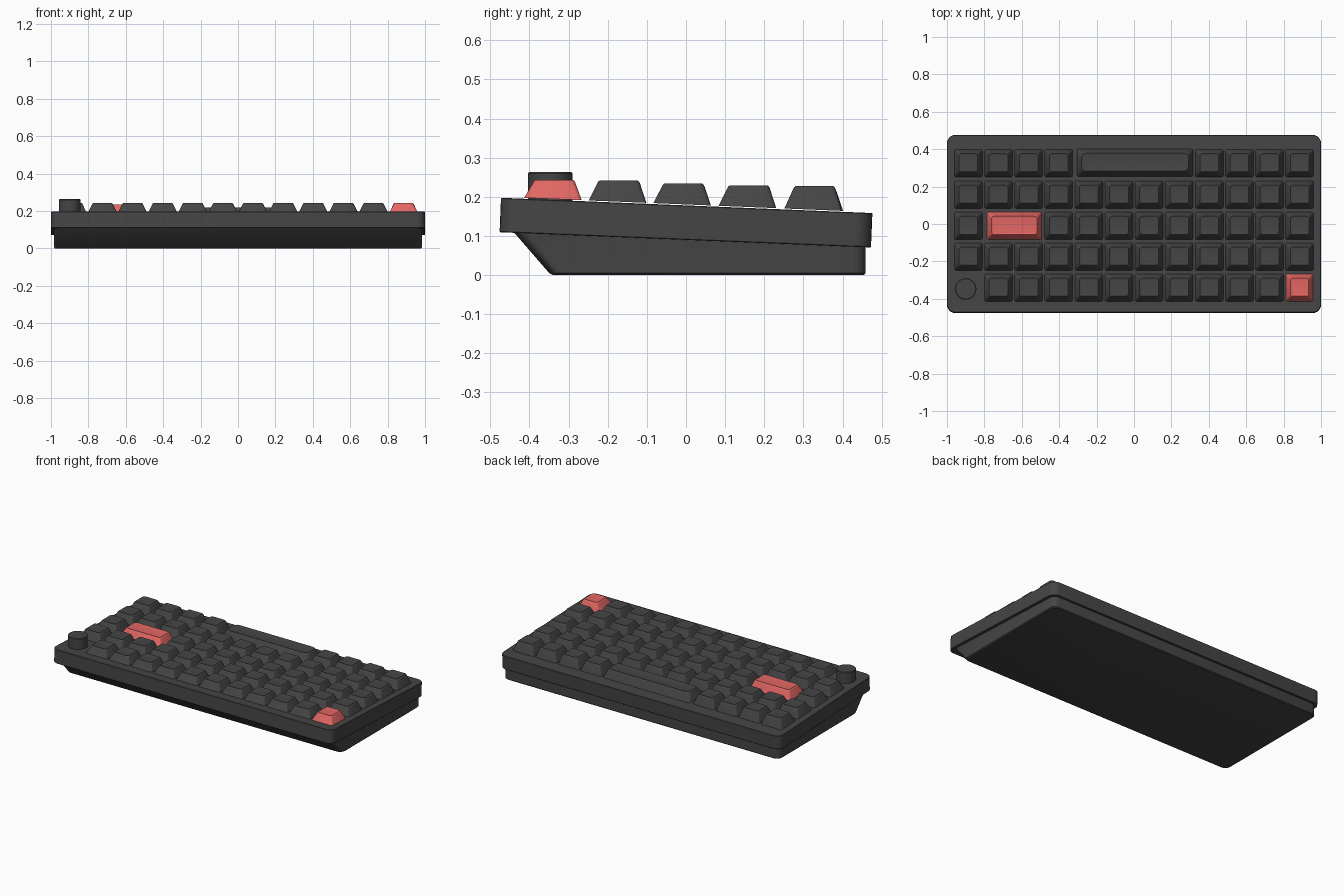
import bpy, bmesh, math

if "Cube" in bpy.data.objects:
    bpy.data.objects.remove(bpy.data.objects["Cube"])

TILT = math.radians(2.35)
PITCH = 0.161


def plane(y):
    """Height of the sloping top plate at depth y."""
    return 0.1775 - math.tan(TILT) * y


def rounded_rect(x0, x1, y0, y1, r, steps=4):
    pts = []
    corners = [(x1 - r, y1 - r, 0), (x0 + r, y1 - r, 90),
               (x0 + r, y0 + r, 180), (x1 - r, y0 + r, 270)]
    for cx, cy, start in corners:
        for i in range(steps + 1):
            a = math.radians(start + 90 * i / steps)
            pts.append((cx + r * math.cos(a), cy + r * math.sin(a)))
    return pts


def loft(name, rings):
    """Closed mesh through stacked rings of 3D points."""
    bm = bmesh.new()
    loops = [[bm.verts.new(p) for p in ring] for ring in rings]
    n = len(loops[0])
    for a, b in zip(loops, loops[1:]):
        for i in range(n):
            j = (i + 1) % n
            bm.faces.new((a[i], a[j], b[j], b[i]))
    bm.faces.new(loops[0][::-1])
    bm.faces.new(loops[-1])
    bmesh.ops.recalc_face_normals(bm, faces=bm.faces[:])
    me = bpy.data.meshes.new(name)
    bm.to_mesh(me)
    bm.free()
    return me


def material(name, rgb):
    mat = bpy.data.materials.new(name)
    mat.diffuse_color = (*rgb, 1)
    mat.use_nodes = True
    mat.node_tree.nodes["Principled BSDF"].inputs["Base Color"].default_value = mat.diffuse_color
    return mat


dark = material("dark_plastic", (0.06, 0.06, 0.06))
red = material("red_keycap", (0.76, 0.135, 0.125))


def add(name, me, loc=(0, 0, 0), mat=dark):
    ob = bpy.data.objects.new(name, me)
    bpy.context.collection.objects.link(ob)
    ob.location = loc
    if not me.materials:
        me.materials.append(mat)
    return ob


def smooth(ob, angle=30):
    bpy.ops.object.select_all(action='DESELECT')
    ob.select_set(True)
    bpy.context.view_layer.objects.active = ob
    bpy.ops.object.shade_smooth_by_angle(angle=math.radians(angle))


# Upper case: tilted rounded slab with a small edge bevel
rings = []
for inset, z in ((0.002, -0.0445), (0, -0.0425), (0, 0.0415), (0.002, 0.0435)):
    rings.append([(x, y, z) for x, y in rounded_rect(
        -1 + inset, 1 - inset, -0.475 + inset, 0.475 - inset, 0.045 - inset, 6)])
upper = add("upper_case", loft("upper_case", rings), (0, 0, 0.1345))
upper.rotation_euler.x = -TILT
smooth(upper)

# Lower case: flat bottom, raked front, top hidden inside the upper case
rings = []
for inset, z, front in ((0.005, 0, -0.345), (0, 0.005, -0.3495), (0, None, -0.45)):
    ring = []
    for x, y in rounded_rect(-0.983 + inset, 0.983 - inset,
                             front + inset, 0.459 - inset, 0.035):
        ring.append((x, y, plane(y) - 0.075 if z is None else z))
    rings.append(ring)
smooth(add("lower_case", loft("lower_case", rings)))


def key_mesh(name, yc, top, width=0.150, corner=0.012):
    """Tapered keycap following the plate at its base, with a dished top."""
    hx, hy = width / 2, 0.0735
    layers = [(0, 0.010, None), (0.019, corner, top - 0.008),
              (0.0215, corner, top - 0.003), (0.025, corner, top),
              (0.028, corner, top - 0.0015), (0.034, corner * 0.7, top - 0.0025)]
    rings = []
    for inset, r, z in layers:
        shift = 0.003 if z else 0
        ring = []
        for x, y in rounded_rect(-hx + inset, hx - inset,
                                 -hy + inset, hy - inset, r, 3):
            ring.append((x, y + shift, z if z else plane(yc + y) + 0.003))
        rings.append(ring)
    return loft(name, rings)


# Key rows, front to back: (y centre, top height, occupied columns)
rows = [(-0.340, 0.243, range(1, 11)),
        (-0.175, 0.242, range(12)),
        (-0.010, 0.234, [0] + list(range(3, 12))),
        (0.157, 0.229, range(12)),
        (0.325, 0.227, [0, 1, 2, 3, 8, 9, 10, 11])]
for r, (yc, top, cols) in enumerate(rows):
    me = key_mesh(f"keycap_row_{r + 1}", yc, top)
    for c in cols:
        ob = add(f"keycap_{r + 1}_{c + 1}", me, ((c - 5.5) * PITCH, yc, 0))
    smooth(ob, 35)

# Special keys: red corner key, wide red key, space bar
smooth(add("red_corner_key", key_mesh("red_corner_key", -0.34, 0.243, 0.146),
           (0.885, -0.34, 0), red), 35)
smooth(add("wide_red_key", key_mesh("wide_red_key", -0.01, 0.234, 0.292),
           (-0.64, -0.01, 0), red), 35)
smooth(add("space_bar", key_mesh("space_bar", 0.328, 0.220, 0.622, 0.025),
           (0.005, 0.328, 0)), 35)

# Rotary knob
rings = []
for radius, z in ((0.057, 0.18), (0.057, 0.260), (0.054, 0.263)):
    rings.append([(radius * math.cos(i * math.tau / 40),
                   radius * math.sin(i * math.tau / 40), z) for i in range(40)])
smooth(add("knob", loft("knob", rings), (-0.9, -0.347, 0)))
